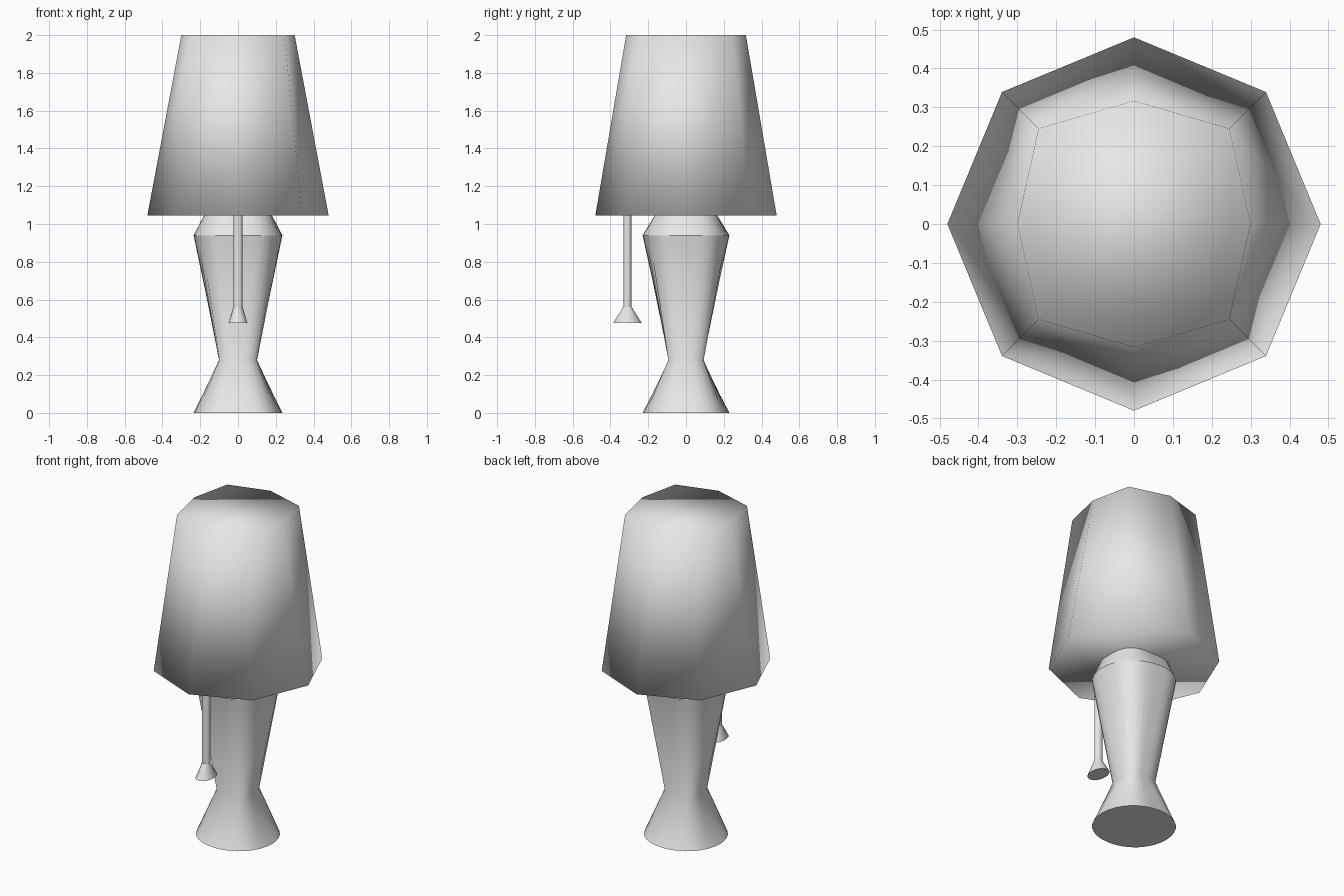
import bpy
import bmesh
from math import sin, cos, pi, radians

cube = bpy.data.objects.get("Cube")
if cube:
    bpy.data.objects.remove(cube, do_unlink=True)

# One plain grey for the whole lamp
grey = bpy.data.materials.new("plain grey")
grey.use_nodes = True
grey.use_backface_culling = True
grey.diffuse_color = (0.8, 0.8, 0.8, 1)
grey.node_tree.nodes["Principled BSDF"].inputs["Base Color"].default_value = (0.8, 0.8, 0.8, 1)


def loft(name, rings, sides, centre_y=0, inward=False, smooth_angle=None):
    """Closed skin over rings of (height, radius along x, along y, along diagonals)."""
    bm = bmesh.new()
    loops = []
    for z, rx, ry, rd in rings:
        loop = []
        for i in range(sides):
            a = 2 * pi * i / sides
            axial = rx * cos(a) ** 2 + ry * sin(a) ** 2
            r = axial + (rd - (rx + ry) / 2) * sin(2 * a) ** 2
            loop.append(bm.verts.new((r * cos(a), centre_y + r * sin(a), z)))
        loops.append(loop)
    for low, high in zip(loops, loops[1:]):
        for i in range(sides):
            j = (i + 1) % sides
            bm.faces.new((low[i], low[j], high[j], high[i]))
    bm.faces.new(loops[0][::-1])
    bm.faces.new(loops[-1])
    if inward:
        bmesh.ops.reverse_faces(bm, faces=bm.faces[:])
    mesh = bpy.data.meshes.new(name)
    bm.to_mesh(mesh)
    bm.free()
    mesh.materials.append(grey)
    obj = bpy.data.objects.new(name, mesh)
    bpy.context.collection.objects.link(obj)
    bpy.ops.object.select_all(action="DESELECT")
    obj.select_set(True)
    bpy.context.view_layer.objects.active = obj
    if smooth_angle is None:
        bpy.ops.object.shade_smooth()
    else:
        bpy.ops.object.shade_smooth_by_angle(angle=radians(smooth_angle))
    return obj


# Flared foot and tapering body, squarer at the waist
loft("lamp_body", [(0, 0.235, 0.23, 0.235),
                   (0.28, 0.095, 0.08, 0.12),
                   (0.94, 0.235, 0.23, 0.235)], 32, smooth_angle=50)

# Collar narrowing up into the shade
loft("body_collar", [(0.94, 0.235, 0.23, 0.235),
                     (1.045, 0.18, 0.165, 0.195),
                     (1.1, 0.15, 0.13, 0.17)], 32, smooth_angle=50)

# Octagonal shade: a solid core inside an inward-facing outer shell
loft("shade_core", [(1.065, 0.437, 0.45, 0.452),
                    (1.935, 0.262, 0.277, 0.305)], 8)
loft("shade_shell", [(1.045, 0.48, 0.48, 0.48),
                     (2.0, 0.3, 0.317, 0.347)], 8, inward=True)

# Pull cord with a bell-shaped end hanging at the front
loft("pull_cord", [(0.55, 0.024, 0.021, 0.023),
                   (1.1, 0.024, 0.021, 0.023)], 16, centre_y=-0.31, smooth_angle=50)
loft("cord_bell", [(0.475, 0.05, 0.076, 0.06),
                   (0.56, 0.025, 0.023, 0.024)], 16, centre_y=-0.31, smooth_angle=50)
